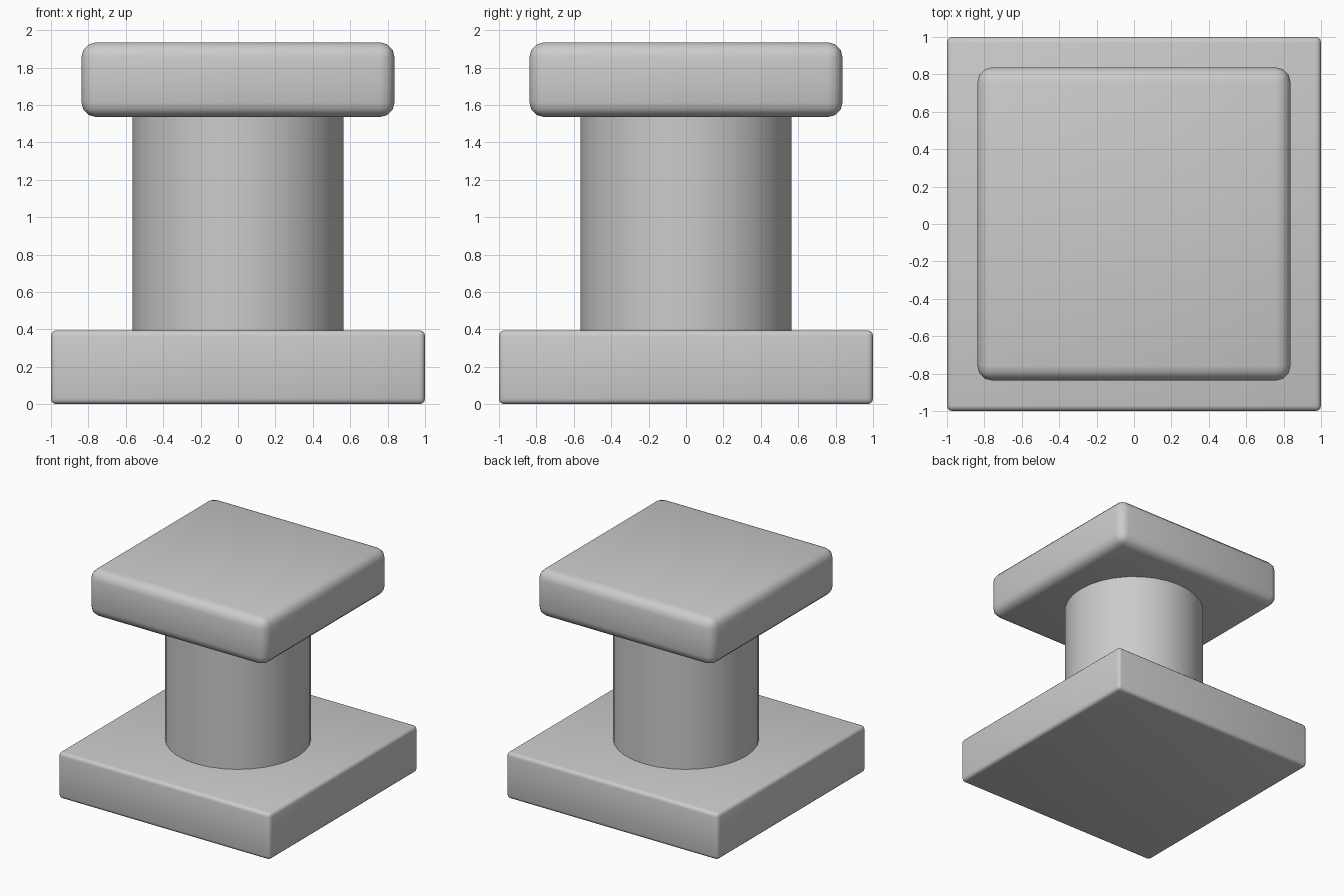
import bpy
import math

cube = bpy.data.objects.get("Cube")
if cube:
    bpy.data.objects.remove(cube, do_unlink=True)

# One plain grey for every part
grey = bpy.data.materials.new("plain_grey")
grey.use_nodes = True
colour = (0.6, 0.6, 0.6, 1)
grey.diffuse_color = colour
grey.node_tree.nodes["Principled BSDF"].inputs["Base Color"].default_value = colour


def slab(name, width, bottom, top, bevel):
    """Square slab with rounded edges, smooth all over."""
    bpy.ops.mesh.primitive_cube_add(size=1, location=(0, 0, (bottom + top) / 2))
    ob = bpy.context.object
    ob.name = name
    ob.scale = (width, width, top - bottom)
    bpy.ops.object.transform_apply(location=False, rotation=False, scale=True)
    mod = ob.modifiers.new("rounded_edges", 'BEVEL')
    mod.width = bevel
    mod.segments = 3
    mod.limit_method = 'NONE'
    bpy.ops.object.modifier_apply(modifier=mod.name)
    bpy.ops.object.shade_smooth()
    ob.data.materials.append(grey)


# Base and cap
slab("base_slab", 2.0, 0.0, 0.395, 0.03)
slab("cap_slab", 1.675, 1.535, 1.935, 0.08)

# Round column between them
bpy.ops.mesh.primitive_cylinder_add(vertices=32, radius=0.565, depth=1.14,
                                    location=(0, 0, 0.965))
column = bpy.context.object
column.name = "column"
bpy.ops.object.shade_smooth_by_angle(angle=math.radians(40))
column.data.materials.append(grey)
